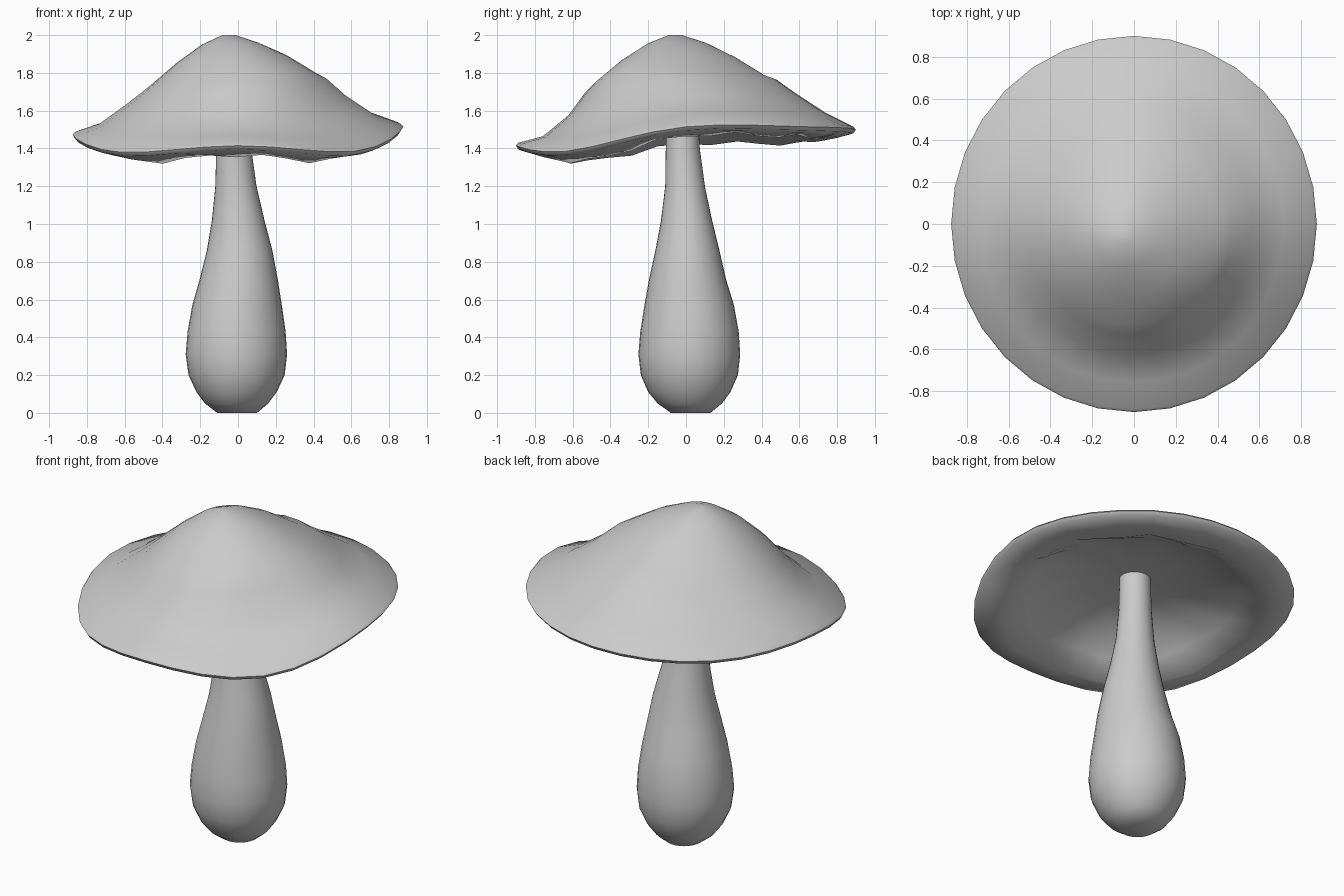
import bpy, bmesh, math

SEG = 32


def loft(name, rings, smooth_deg):
    """Skin closed rings of equal size, capping both ends."""
    bm = bmesh.new()
    loops = [[bm.verts.new(p) for p in ring] for ring in rings]
    n = len(rings[0])
    for a, b in zip(loops, loops[1:]):
        for i in range(n):
            j = (i + 1) % n
            bm.faces.new((a[i], a[j], b[j], b[i]))
    bm.faces.new(loops[0][::-1])
    bm.faces.new(loops[-1])
    bmesh.ops.recalc_face_normals(bm, faces=bm.faces)
    mesh = bpy.data.meshes.new(name)
    bm.to_mesh(mesh)
    bm.free()
    ob = bpy.data.objects.new(name, mesh)
    bpy.context.collection.objects.link(ob)
    bpy.ops.object.select_all(action='DESELECT')
    bpy.context.view_layer.objects.active = ob
    ob.select_set(True)
    bpy.ops.object.shade_smooth_by_angle(angle=math.radians(smooth_deg))
    return ob


# stem: z, x min, x max, y min, y max
stem = [
    (0.0, -0.11, 0.10, -0.08, 0.13), (0.05, -0.175, 0.16, -0.15, 0.19),
    (0.11, -0.22, 0.205, -0.2, 0.235), (0.2, -0.262, 0.247, -0.239, 0.275),
    (0.31, -0.277, 0.26, -0.252, 0.287), (0.43, -0.267, 0.252, -0.242, 0.279),
    (0.57, -0.242, 0.232, -0.22, 0.254), (0.7, -0.205, 0.212, -0.197, 0.214),
    (0.86, -0.165, 0.182, -0.162, 0.177), (1.02, -0.138, 0.14, -0.132, 0.138),
    (1.2, -0.12, 0.098, -0.11, 0.1), (1.4, -0.115, 0.07, -0.107, 0.073),
    (1.64, -0.115, 0.06, -0.107, 0.06),
]
rings = []
for z, x0, x1, y0, y1 in stem:
    rings.append([((x0 + x1) / 2 + (x1 - x0) / 2 * math.cos(a),
                   (y0 + y1) / 2 + (y1 - y0) / 2 * math.sin(a), z)
                  for a in (math.tau * i / SEG for i in range(SEG))])
loft("stem", rings, 60)


def around(vals, u):
    """Periodic smooth interpolation of eight compass values."""
    k = int(u) % 8
    f = u - int(u)
    p0, p1, p2, p3 = (vals[(k + d) % 8] for d in (-1, 0, 1, 2))
    return p1 + 0.5 * f * (p2 - p0 + f * (2 * p0 - 5 * p1 + 4 * p2 - p3
                                          + f * (3 * (p1 - p2) + p3 - p0)))


# cap top heights per ring, in directions E NE N NW W SW S SE
top = [
    (0.04, [2.0] * 8),
    (0.17, [1.96, 1.96, 1.96, 1.95, 1.95, 1.95, 1.955, 1.96]),
    (0.33, [1.895, 1.89, 1.885, 1.86, 1.855, 1.86, 1.87, 1.885]),
    (0.50, [1.80, 1.79, 1.785, 1.74, 1.735, 1.73, 1.75, 1.785]),
    (0.56, [1.77, 1.76, 1.765, 1.70, 1.695, 1.67, 1.70, 1.71]),
    (0.67, [1.68, 1.68, 1.69, 1.635, 1.625, 1.58, 1.575, 1.59]),
    (0.83, [1.58, 1.59, 1.59, 1.545, 1.53, 1.46, 1.465, 1.46]),
    (0.985, [1.53, 1.53, 1.515, 1.49, 1.487, 1.395, 1.43, 1.40]),
]
rim = top[-1][1]


def cap_ring(t, height):
    pts = []
    for i in range(SEG):
        a = math.tau * i / SEG
        pts.append((-0.05 * (1 - t) + 0.875 * t * math.cos(a),
                    -0.06 * (1 - t) + 0.9 * t * math.sin(a),
                    height(i * 8 / SEG, a)))
    return pts


rings = [cap_ring(t, lambda u, a, h=h: around(h, u)) for t, h in top]

# cap underside: radius, drop below the rim, blend to the centre height, lumpiness
under = [(1.0, 0.015, 0, 0), (0.985, 0.035, 0, 0), (0.9, 0.05, 0, 0.006),
         (0.8, 0.065, 0, 0.012), (0.67, 0.04, 0.33, 0.010), (0.5, 0.02, 0.68, 0.006),
         (0.3, 0, 0.92, 0), (0.06, 0, 1, 0)]
for t, drop, mix, lump in under:
    rings.append(cap_ring(t, lambda u, a: (around(rim, u) - drop) * (1 - mix)
                          + 1.61 * mix + lump * math.sin(11 * a + 12 * t)))
loft("cap", rings, 60)
